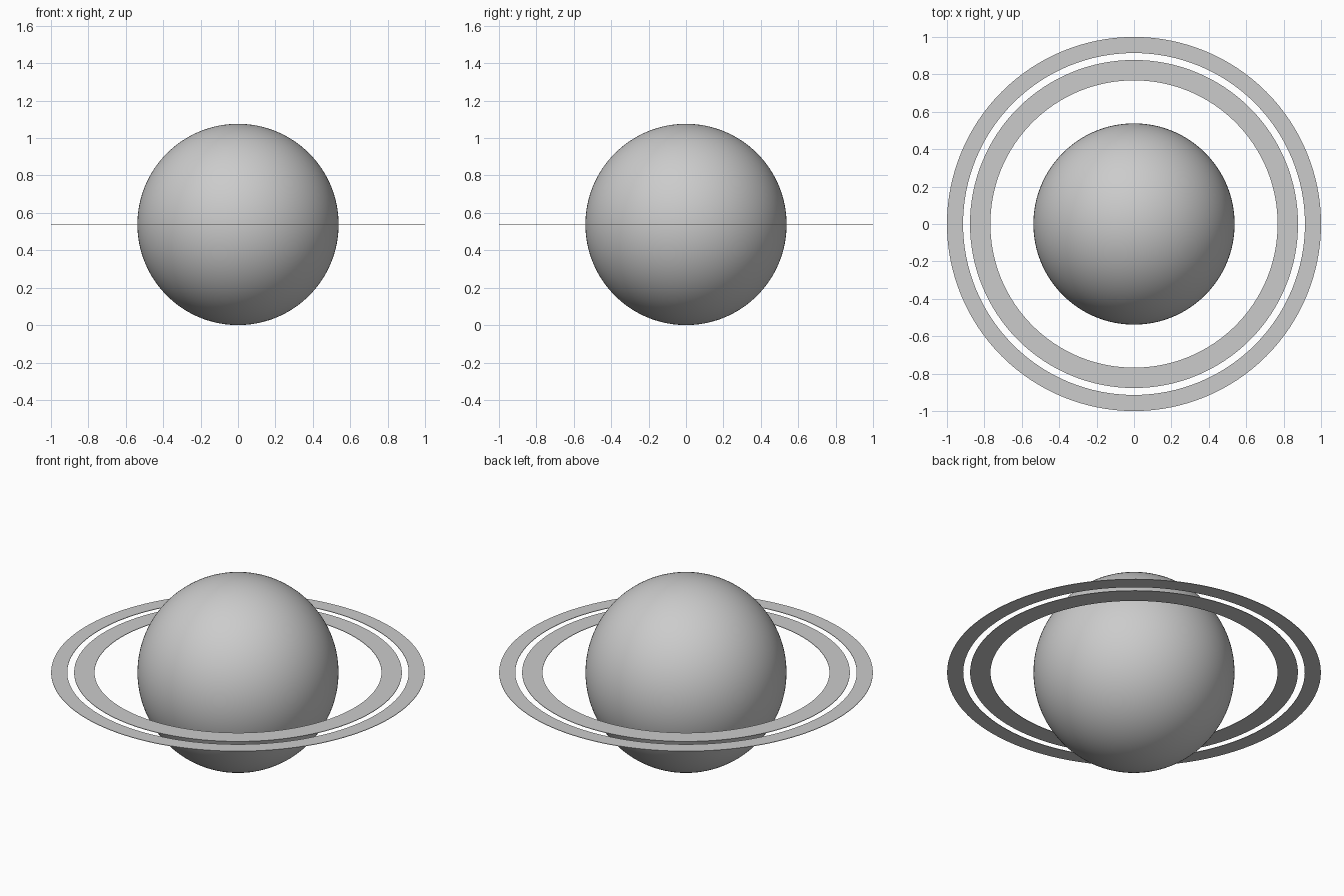
import bpy
import bmesh
from math import radians

RADIUS = 0.538
SEGMENTS = 128

if "Cube" in bpy.data.objects:
    bpy.data.objects.remove(bpy.data.objects["Cube"], do_unlink=True)

# One plain grey for the whole model
grey = bpy.data.materials.new("plain_grey")
grey.use_nodes = True
colour = (0.6, 0.6, 0.6, 1.0)
grey.diffuse_color = colour
grey.node_tree.nodes["Principled BSDF"].inputs["Base Color"].default_value = colour


def flat_ring(name, inner, outer, thickness=0.003):
    """Thin annular plate spun round the vertical axis at mid height."""
    bm = bmesh.new()
    h = thickness / 2
    profile = [bm.verts.new((r, 0, RADIUS + z))
               for r, z in ((inner, -h), (outer, -h), (outer, h), (inner, h))]
    edges = [bm.edges.new((profile[i], profile[(i + 1) % 4])) for i in range(4)]
    bmesh.ops.spin(bm, geom=profile + edges, cent=(0, 0, 0), axis=(0, 0, 1),
                   angle=radians(360), steps=SEGMENTS, use_merge=True)
    bmesh.ops.remove_doubles(bm, verts=bm.verts, dist=0.0001)
    bmesh.ops.recalc_face_normals(bm, faces=bm.faces)
    mesh = bpy.data.meshes.new(name)
    bm.to_mesh(mesh)
    bm.free()
    mesh.materials.append(grey)
    ring = bpy.data.objects.new(name, mesh)
    bpy.context.collection.objects.link(ring)
    return ring


# Planet globe
bpy.ops.mesh.primitive_uv_sphere_add(segments=SEGMENTS, ring_count=64,
                                     radius=RADIUS, location=(0, 0, RADIUS))
globe = bpy.context.object
globe.name = "planet_globe"
globe.data.materials.append(grey)
bpy.ops.object.shade_smooth()

# Two concentric rings with a narrow gap
flat_ring("inner_ring", 0.768, 0.877)
flat_ring("outer_ring", 0.914, 1.0)
